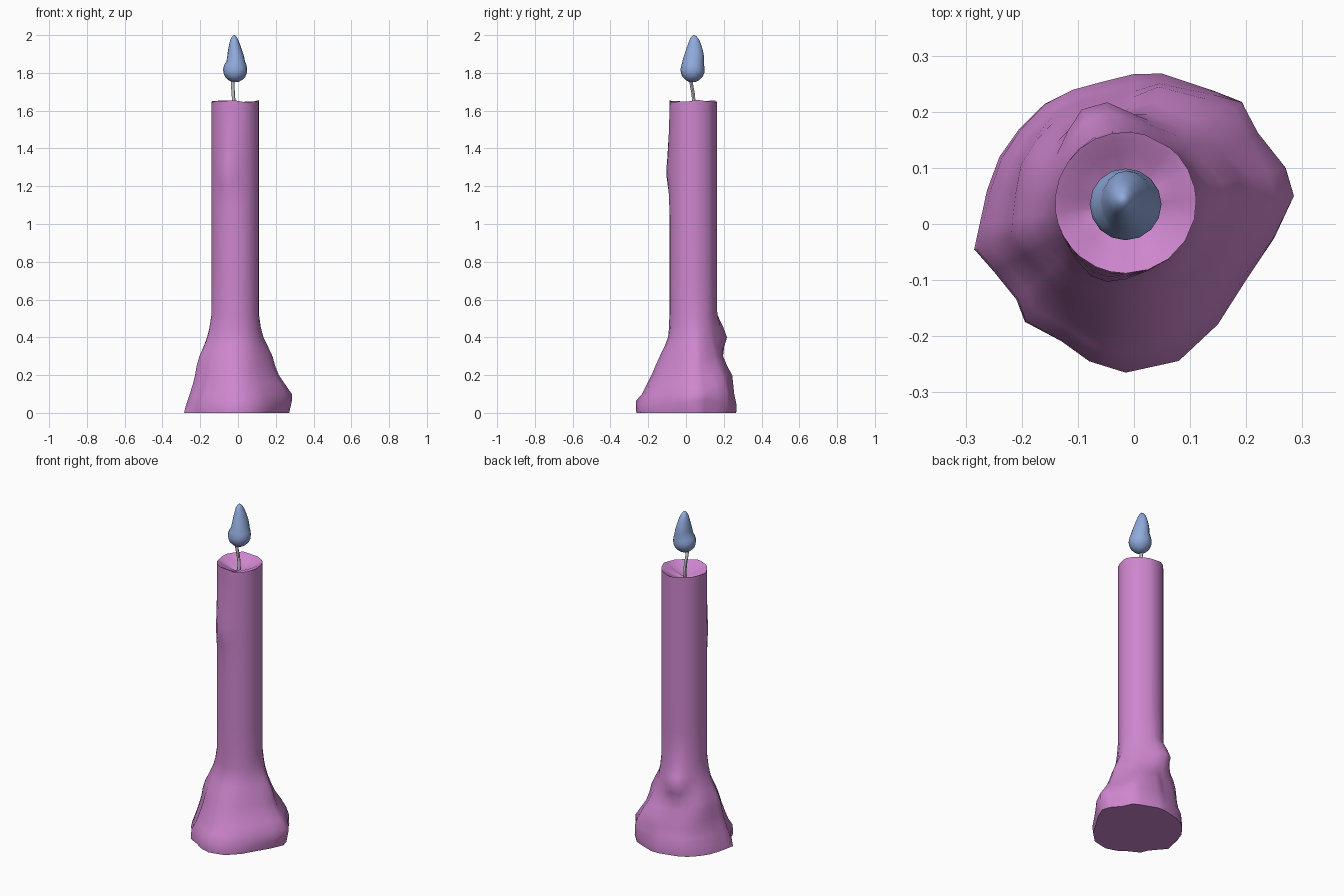
import bpy, bmesh, math

AX, AY, R = -0.015, 0.038, 0.126   # candle axis and radius


def material(name, color):
    m = bpy.data.materials.new(name)
    m.diffuse_color = color
    return m


def loft(name, rings, mat=None, sharp=45):
    """Skin a stack of closed rings and cap both ends."""
    bm = bmesh.new()
    rows = [[bm.verts.new(p) for p in ring] for ring in rings]
    n = len(rows[0])
    for a, b in zip(rows, rows[1:]):
        for i in range(n):
            j = (i + 1) % n
            bm.faces.new((a[i], a[j], b[j], b[i]))
    bm.faces.new(rows[0][::-1])
    bm.faces.new(rows[-1])
    bmesh.ops.recalc_face_normals(bm, faces=bm.faces)
    me = bpy.data.meshes.new(name)
    bm.to_mesh(me)
    bm.free()
    ob = bpy.data.objects.new(name, me)
    bpy.context.collection.objects.link(ob)
    if mat:
        me.materials.append(mat)
    bpy.ops.object.select_all(action='DESELECT')
    bpy.context.view_layer.objects.active = ob
    ob.select_set(True)
    bpy.ops.object.shade_smooth_by_angle(angle=math.radians(sharp))
    return ob


def ellipse(x, y, z, rx, ry, n):
    return [(x + rx * math.cos(2 * math.pi * i / n),
             y + ry * math.sin(2 * math.pi * i / n), z) for i in range(n)]


# Outline of the melted wax puddle
base = [(.285, .05), (.27, .10), (.215, .16), (.19, .215), (.145, .235), (.05, .268),
        (0, .268), (-.055, .255), (-.11, .24), (-.16, .215), (-.205, .17), (-.24, .12),
        (-.262, .06), (-.275, 0), (-.285, -.045), (-.25, -.085), (-.21, -.135),
        (-.195, -.175), (-.13, -.21), (-.08, -.245), (-.015, -.265), (.08, -.245),
        (.15, -.18), (.20, -.10), (.25, -.025)]

# Spread of the wax by height: right, back, left, front (0 = column, 1 = puddle)
spread = [(0.0, .92, .98, 1, .99), (0.05, 1, 1, .95, 1), (0.1, 1, .86, .80, .82),
          (0.15, .80, .76, .70, .68), (0.2, .60, .66, .62, .54), (0.25, .46, .45, .57, .42),
          (0.3, .34, .30, .48, .29), (0.35, .20, .20, .32, .15), (0.4, .10, .12, .18, .04),
          (0.45, .05, .05, .09, .01), (0.52, 0, 0, 0, 0)]

# Wax drips: angle, angular width, height, half length, thickness
drips = [(108, 24, .41, .07, .05), (65, 14, .2, .07, .025), (35, 14, .15, .08, .02),
         (95, 14, .18, .08, -.015), (150, 16, .28, .09, .015), (-60, 20, .2, .1, -.012),
         (10, 16, .33, .08, .018), (-109, 24, 1.27, .10, .02), (-109, 20, 1.42, .09, .009)]


def wax_ring(z, weights, wave=0.0):
    ring = []
    for bx, by in base:
        a = math.atan2(by - AY, bx - AX)
        c, s = math.cos(a), math.sin(a)
        w = c * c * (weights[0] if c > 0 else weights[2]) \
            + s * s * (weights[1] if s > 0 else weights[3])
        r = R + w * (math.hypot(bx - AX, by - AY) - R)
        for ang, wid, h, half, amt in drips:
            d = (math.degrees(a) - ang + 180) % 360 - 180
            r += amt * math.exp(-(d / wid) ** 2 - ((z - h) / half) ** 2)
        dz = wave * (math.sin(3 * a + 1) + .6 * math.sin(7 * a))
        ring.append((AX + r * c, AY + r * s, z + dz))
    return ring


# Candle: melted base, column and funnel-shaped top
rings = [wax_ring(z, w, .012 if z == .05 else 0) for z, *w in spread]
for z in (.7, .95, 1.1, 1.16, 1.2, 1.25, 1.3, 1.36, 1.42, 1.5, 1.58):
    rings.append(wax_ring(z, (0, 0, 0, 0)))
rim = wax_ring(1.65, (0, 0, 0, 0), .004)
rings.append(rim)
for f, drop in ((.9, .006), (.7, .022), (.45, .038), (.2, .05), (.05, .052)):
    rings.append([(AX + (x - AX) * f, AY + (y - AY) * f, z - drop) for x, y, z in rim])
loft("candle", rings, material("wax", (.62, .24, .62, 1)), 50)

# Wick: thin bent tube
wick = [(-.022, .042, 1.58), (-.022, .042, 1.64), (-.025, .038, 1.69),
        (-.028, .03, 1.73), (-.028, .022, 1.79)]
loft("wick", [ellipse(x, y, z, .009, .009, 8) for x, y, z in wick])

# Flame: round bulb with a leaning tip (z, x, y, rx, ry)
flame = [(1.751, -.015, .034, .016, .016), (1.762, -.015, .034, .036, .036),
         (1.78, -.015, .034, .054, .054), (1.8, -.015, .035, .062, .062),
         (1.82, -.015, .035, .064, .064), (1.842, -.014, .036, .059, .060),
         (1.862, -.012, .038, .049, .057), (1.89, -.013, .042, .044, .053),
         (1.92, -.016, .044, .037, .045), (1.95, -.018, .045, .029, .035),
         (1.975, -.02, .044, .021, .026), (1.992, -.02, .043, .012, .014),
         (2.0, -.02, .043, .004, .004)]
loft("flame", [ellipse(x, y, z, rx, ry, 16) for z, x, y, rx, ry in flame],
     material("flame_blue", (.28, .40, .72, 1)), 60)
